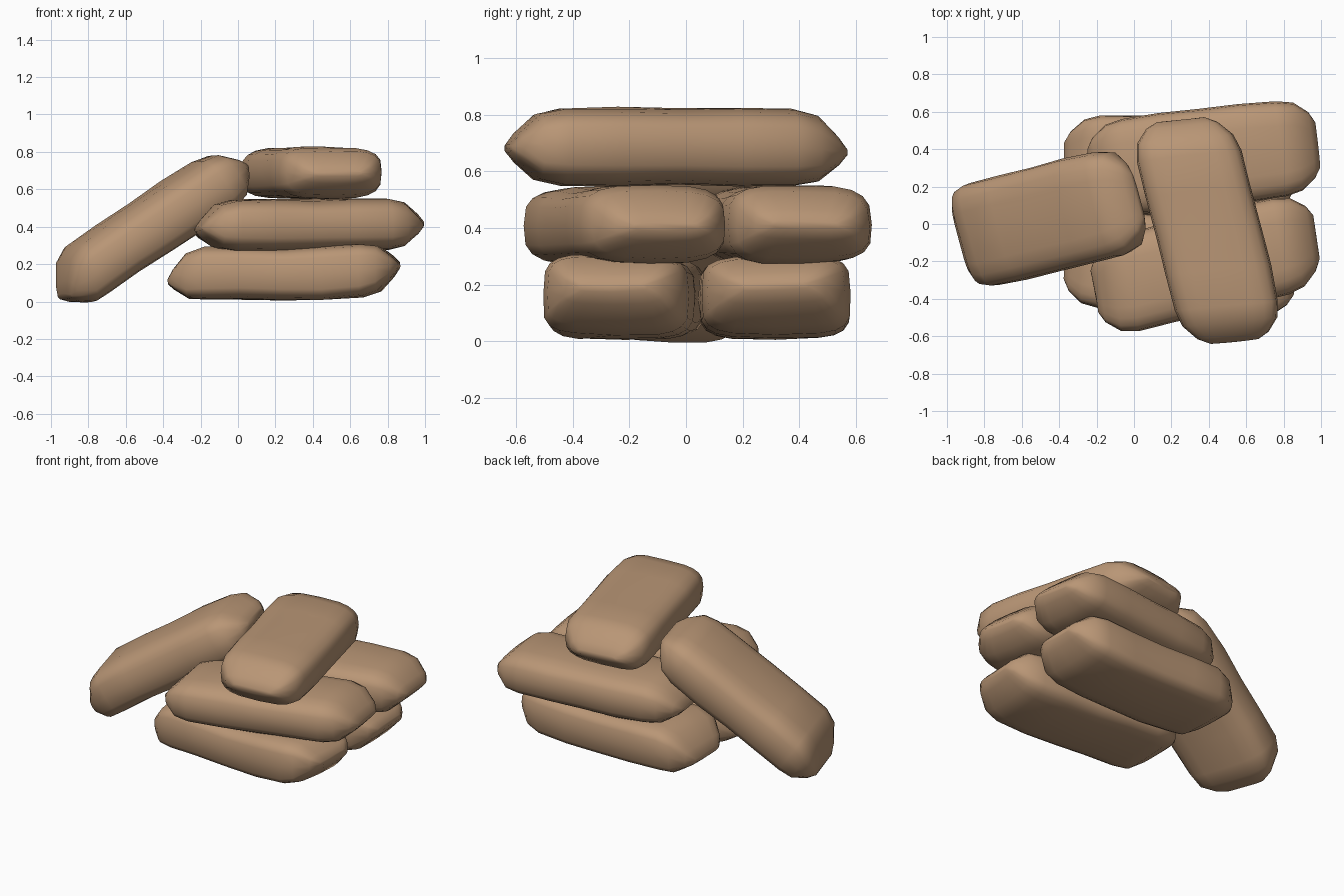
import bpy, bmesh, math
from mathutils import Vector, noise

cube = bpy.data.objects.get("Cube")
if cube:
    bpy.data.objects.remove(cube, do_unlink=True)

# Burlap cloth
burlap = bpy.data.materials.new("burlap")
burlap.use_nodes = True
colour = (0.485, 0.305, 0.18, 1)
burlap.diffuse_color = colour
shader = burlap.node_tree.nodes["Principled BSDF"]
shader.inputs["Base Color"].default_value = colour
shader.inputs["Roughness"].default_value = 0.9

# Half of the bag outline: distance from middle, half width, half thickness
HALF = [(0.617, 0.12, 0.015), (0.585, 0.18, 0.055), (0.51, 0.243, 0.122),
        (0.42, 0.264, 0.141), (0.22, 0.268, 0.143)]
STATIONS = ([(-x, w, h) for x, w, h in HALF] + [(0, 0.266, 0.141)]
            + HALF[::-1])
SIDES = 20


def power(v, n):
    return math.copysign(abs(v) ** (2 / n), v)


def sandbag(name, centre, yaw, pitch=0, square=3.3, tips=(0, 0), bow=0,
            shear=0, size=(1, 1, 1), seed=0):
    """Loft rounded sections along x, bend the bag and add soft lumps."""
    bm = bmesh.new()
    rings = []
    for x, w, h in STATIONS:
        tip = tips[0] if x < 0 else tips[1]
        bend = tip * max(0, (abs(x) - 0.3) / 0.325) ** 2 + bow * x * x
        ring = []
        for i in range(SIDES):
            a = math.tau * i / SIDES
            y = w * size[1] * power(math.cos(a), square)
            z = h * size[2] * power(math.sin(a), square) + bend
            p = Vector((x * size[0] + shear * y, y, z))
            lump = noise.noise_vector(p * 3.5 + Vector((seed * 7.3, 0, seed)))
            ring.append(bm.verts.new(p + lump * 0.01))
        rings.append(ring)
    for a, b in zip(rings, rings[1:]):
        for i in range(SIDES):
            j = (i + 1) % SIDES
            bm.faces.new((a[i], a[j], b[j], b[i]))
    bm.faces.new(rings[0])
    bm.faces.new(rings[-1])
    bmesh.ops.recalc_face_normals(bm, faces=bm.faces)
    mesh = bpy.data.meshes.new(name)
    bm.to_mesh(mesh)
    bm.free()
    mesh.materials.append(burlap)
    bag = bpy.data.objects.new(name, mesh)
    bpy.context.collection.objects.link(bag)
    bag.location = centre
    bag.rotation_euler = (0, math.radians(-pitch), math.radians(yaw))
    bpy.ops.object.select_all(action="DESELECT")
    bag.select_set(True)
    bpy.context.view_layer.objects.active = bag
    bpy.ops.object.shade_smooth_by_angle(angle=math.radians(60))


# Bottom layer
sandbag("bottom_front_bag", (0.245, -0.22, 0.148), -4, square=4.3,
        tips=(-0.08, 0.01), bow=0.09, size=(1, 0.98, 1), seed=1)
sandbag("bottom_back_bag", (0.245, 0.315, 0.148), 0, square=4.3,
        tips=(-0.08, 0.01), bow=0.09, seed=2)

# Middle layer
sandbag("middle_front_bag", (0.38, -0.215, 0.408), 14, tips=(-0.03, -0.01),
        bow=0.03, shear=0.07, size=(0.99, 0.99, 0.97), seed=3)
sandbag("middle_back_bag", (0.375, 0.355, 0.408), 6.5, tips=(-0.03, -0.01),
        bow=0.03, size=(0.99, 0.98, 0.97), seed=4)

# Top bag laid across, and one leaning on the stack
sandbag("top_bag", (0.395, -0.035, 0.688), 104, tips=(-0.01, -0.02),
        shear=0.14, size=(0.99, 1.04, 0.97), seed=5)
sandbag("leaning_bag", (-0.47, 0.028, 0.4), 14, pitch=33,
        tips=(-0.06, 0), shear=-0.03, size=(0.97, 1.08, 1.1), seed=6)
